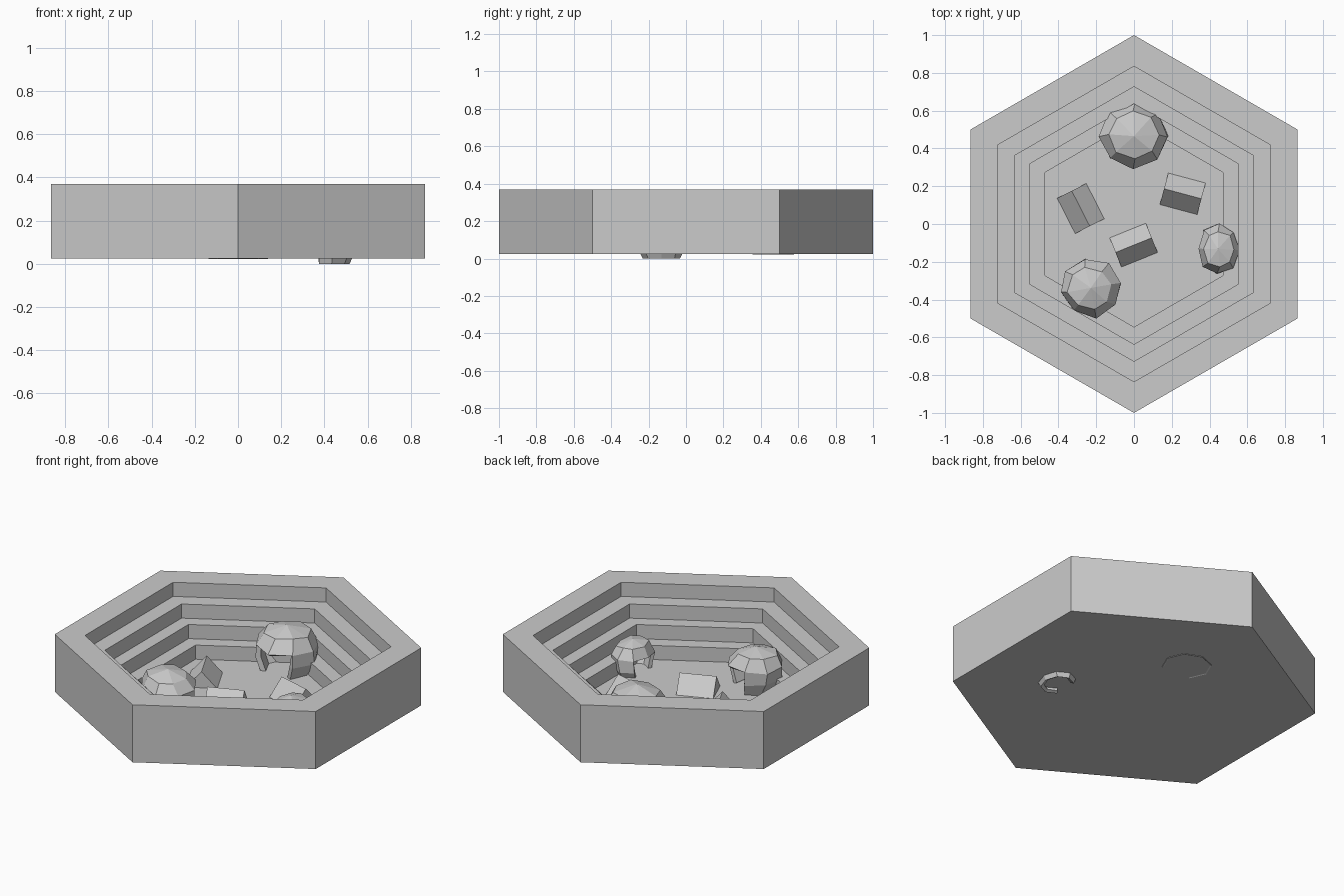
import bpy, bmesh, random
from math import sin, cos, pi, radians
from mathutils import Vector

cube = bpy.data.objects.get("Cube")
if cube:
    bpy.data.objects.remove(cube, do_unlink=True)

stone = bpy.data.materials.new("grey_stone")
stone.use_nodes = True
colour = (0.6, 0.6, 0.6, 1)
stone.diffuse_color = colour
stone.node_tree.nodes["Principled BSDF"].inputs["Base Color"].default_value = colour


def make_object(name, bm):
    bmesh.ops.recalc_face_normals(bm, faces=bm.faces)
    mesh = bpy.data.meshes.new(name)
    bm.to_mesh(mesh)
    bm.free()
    mesh.materials.append(stone)
    obj = bpy.data.objects.new(name, mesh)
    bpy.context.collection.objects.link(obj)
    return obj


def add_ring(bm, sides, rx, ry, z, offset=0.0):
    return [bm.verts.new((rx * sin(2 * pi * i / sides),
                          -ry * cos(2 * pi * i / sides) + offset, z))
            for i in range(sides)]


def bridge(bm, a, b):
    n = len(a)
    return [bm.faces.new((a[i], a[(i + 1) % n], b[(i + 1) % n], b[i])) for i in range(n)]


# Hexagonal basin: outer wall, then terraces stepping down to a thin floor
def make_basin():
    base, top, floor = 0.025, 0.37, 0.031
    terraces = [0.835, 0.727, 0.637, 0.545]
    drop = (top - floor) / len(terraces)
    profile = [(1, base), (1, top)]
    for i, r in enumerate(terraces):
        profile += [(r, top - i * drop), (r, top - (i + 1) * drop)]
    bm = bmesh.new()
    rings = [add_ring(bm, 6, r, r, z) for r, z in profile]
    for a, b in zip(rings, rings[1:]):
        bridge(bm, a, b)
    bm.faces.new(rings[0])
    bm.faces.new(rings[-1])
    make_object("terraced_basin", bm)


# Hollow faceted boulder with a doorway on its local front
def make_cave(name, centre, half, bottom, top, turn, seed):
    rng = random.Random(seed)
    bm = bmesh.new()
    # height fraction, radius fraction, shift along the doorway axis
    profile = [(0, 0.74, -0.1), (0.32, 0.97, -0.02), (0.6, 0.98, 0), (0.87, 0.72, 0.03)]
    rings = []
    for h, r, shift in profile:
        ring = add_ring(bm, 8, half[0] * r, half[1] * r,
                        bottom + h * (top - bottom), shift * half[1])
        if h:
            for v in ring:
                v.co += Vector([rng.uniform(-0.008, 0.008) for _ in range(3)])
        rings.append(ring)
    walls = [bridge(bm, a, b) for a, b in zip(rings, rings[1:])]
    apex = bm.verts.new((0, 0, top))
    for i in range(8):
        bm.faces.new((rings[-1][i], rings[-1][(i + 1) % 8], apex))
    doorway = [row[i] for row in walls[:2] for i in (0, -1)]
    bmesh.ops.delete(bm, geom=doorway, context='FACES')
    obj = make_object(name, bm)
    obj.location = (centre[0], centre[1], 0)
    obj.rotation_euler.z = radians(turn)
    shell = obj.modifiers.new("shell", 'SOLIDIFY')
    shell.thickness = 0.16 * half[0]
    shell.offset = -1


# Low ridged shelter: a triangular prism with its ridge along local x
def make_shelter(name, centre, length, width, turn):
    bm = bmesh.new()
    ends = []
    for x in (-length / 2, length / 2):
        ends.append([bm.verts.new((x, y, z)) for y, z in
                     ((-width / 2, 0.028), (width / 2, 0.028), (0, 0.128))])
    bridge(bm, *ends)
    for end in ends:
        bm.faces.new(end)
    obj = make_object(name, bm)
    obj.location = (centre[0], centre[1], 0)
    obj.rotation_euler.z = radians(turn)


make_basin()
make_cave("large_cave", (0, 0.465), (0.185, 0.177), 0.022, 0.29, 0, 1)
make_cave("small_cave", (0.445, -0.132), (0.135, 0.112), 0.0, 0.215, -90, 2)
make_cave("medium_cave", (-0.228, -0.338), (0.162, 0.158), 0.028, 0.27, 145, 3)
make_shelter("right_shelter", (0.258, 0.16), 0.205, 0.178, -15)
make_shelter("left_shelter", (-0.282, 0.082), 0.21, 0.178, -63)
make_shelter("front_shelter", (-0.002, -0.112), 0.207, 0.172, 22)
